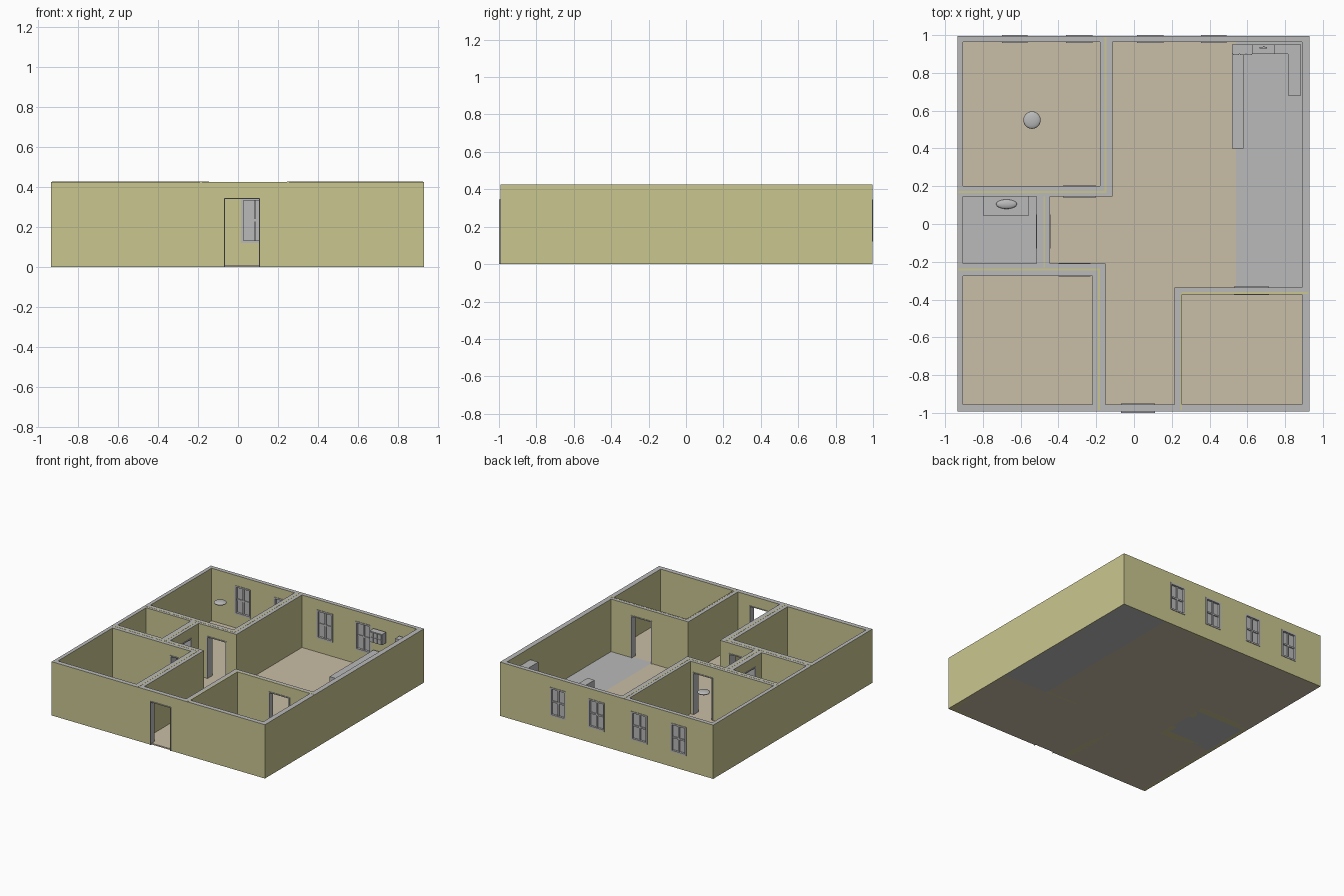
import bpy, bmesh, math
from mathutils import Matrix

if "Cube" in bpy.data.objects:
    bpy.data.objects.remove(bpy.data.objects["Cube"])


def material(name, r, g, b):
    m = bpy.data.materials.new(name)
    m.diffuse_color = (r, g, b, 1)
    m.use_nodes = True
    m.node_tree.nodes["Principled BSDF"].inputs["Base Color"].default_value = m.diffuse_color
    return m


OLIVE = material("olive_wall", 0.59, 0.57, 0.28)
GREY = material("light_grey", 0.49, 0.49, 0.49)
TAN = material("tan_floor", 0.59, 0.51, 0.385)
H = 0.425      # wall height
DOOR_H = 0.345


def add_box(bm, x0, x1, y0, y1, z0, z1):
    mat = Matrix.Translation(((x0 + x1) / 2, (y0 + y1) / 2, (z0 + z1) / 2)) \
        @ Matrix.Diagonal((x1 - x0, y1 - y0, z1 - z0, 1))
    bmesh.ops.create_cube(bm, size=1, matrix=mat)


def finish(bm, name, *mats):
    me = bpy.data.meshes.new(name)
    bm.to_mesh(me)
    bm.free()
    for m in mats:
        me.materials.append(m)
    ob = bpy.data.objects.new(name, me)
    bpy.context.collection.objects.link(ob)
    return ob


def boxes(name, mat, *dims):
    bm = bmesh.new()
    for d in dims:
        add_box(bm, *d)
    return finish(bm, name, mat)


def wall(name, x0, x1, y0, y1, openings=()):
    """Straight wall with openings (a, b, z0, z1) along its long side; grey top."""
    bm = bmesh.new()
    along_x = (x1 - x0) > (y1 - y0)

    def part(a, b, z0, z1):
        if b - a > 1e-4 and z1 - z0 > 1e-4:
            if along_x:
                add_box(bm, a, b, y0, y1, z0, z1)
            else:
                add_box(bm, x0, x1, a, b, z0, z1)

    pos, end = (x0, x1) if along_x else (y0, y1)
    for a, b, z0, z1 in openings:
        part(pos, a, 0, H)
        part(a, b, 0, z0)
        part(a, b, z1, H)
        pos = b
    part(pos, end, 0, H)
    for f in bm.faces:
        f.material_index = int(f.normal.z > 0.5 and f.calc_center_median().z > H - 0.01)
    finish(bm, name, OLIVE, GREY)


def frame(name, a, b, t0, t1, z0, z1, along_x=True, w=0.008, sill=False):
    """Lining around an opening; t0..t1 is its depth through the wall."""
    parts = [(a, a + w, z0, z1), (b - w, b, z0, z1), (a + w, b - w, z1 - w, z1)]
    if sill:
        parts.append((a + w, b - w, z0, z0 + w))
    boxes(name, GREY, *[((p, q, t0, t1) if along_x else (t0, t1, p, q)) + (u, v)
                        for p, q, u, v in parts])


# floors
boxes("main_floor", TAN, (-0.93, -0.48, -0.985, -0.24, 0, 0.01), (-0.48, 0.54, -0.985, 0.99, 0, 0.01),
      (0.54, 0.925, -0.985, -0.35, 0, 0.01), (-0.93, -0.48, 0.17, 0.99, 0, 0.01))
boxes("kitchen_floor", GREY, (0.54, 0.925, -0.35, 0.99, 0, 0.01))
boxes("bathroom_floor", GREY, (-0.93, -0.48, -0.24, 0.17, 0, 0.01))

# outer walls
windows = [(-0.70, -0.565), (-0.36, -0.22), (0.015, 0.155), (0.355, 0.49)]
wz = (0.12, 0.345)
wall("left_wall", -0.935, -0.905, -0.992, 0.996)
wall("right_wall", 0.89, 0.93, -0.992, 0.996)
wall("back_wall", -0.905, 0.89, 0.963, 0.996, [w + wz for w in windows])
wall("front_wall", -0.905, 0.89, -0.992, -0.955, [(-0.07, 0.11, 0.0, DOOR_H)])

# inner walls
wall("bedroom_side_wall", -0.18, -0.115, 0.145, 0.963)
wall("bedroom_wall", -0.905, -0.18, 0.145, 0.20, [(-0.375, -0.20, 0, DOOR_H)])
wall("bathroom_side_wall", -0.515, -0.445, -0.21, 0.145, [(-0.13, 0.05, 0, DOOR_H)])
wall("bathroom_front_wall", -0.905, -0.15, -0.275, -0.21, [(-0.40, -0.23, 0, DOOR_H)])
wall("front_bedroom_side_wall", -0.22, -0.15, -0.955, -0.275)
wall("study_side_wall", 0.215, 0.255, -0.955, -0.335)
wall("study_wall", 0.255, 0.89, -0.372, -0.335, [(0.53, 0.715, 0, DOOR_H)])

# thin olive seams on the wall tops
s, zt = 0.005, (H, H + 0.001)
boxes("wall_top_seams", OLIVE, (-0.15 - s, -0.15 + s, 0.165, 0.99) + zt,
      (-0.93, -0.155, 0.17 - s, 0.17 + s) + zt, (-0.475 - s, -0.475 + s, -0.23, 0.145) + zt,
      (-0.93, -0.19, -0.24 - s, -0.24 + s) + zt, (-0.185 - s, -0.185 + s, -0.985, -0.235) + zt,
      (0.25 - s, 0.25 + s, -0.985, -0.365) + zt, (0.255, 0.925, -0.37, -0.36) + zt)

# door frames
frame("front_door_frame", -0.07, 0.11, -1.0, -0.95, 0.0, DOOR_H, w=0.005)
frame("bedroom_door_frame", -0.375, -0.20, 0.141, 0.204, 0.01, DOOR_H)
frame("front_bedroom_door_frame", -0.40, -0.23, -0.279, -0.206, 0.01, DOOR_H)
frame("study_door_frame", 0.53, 0.715, -0.376, -0.331, 0.01, DOOR_H)
frame("bathroom_door_frame", -0.13, 0.05, -0.519, -0.441, 0.01, DOOR_H, along_x=False)

# windows: frame, glass and cross bars
for i, (a, b) in enumerate(windows):
    c, zc = (a + b) / 2, sum(wz) / 2
    frame(f"window_frame_{i}", a, b, 0.959, 1.0, *wz, w=0.012, sill=True)
    boxes(f"window_glass_{i}", GREY, (a + 0.012, b - 0.012, 0.976, 0.984, wz[0] + 0.012, wz[1] - 0.012))
    boxes(f"window_bars_{i}", GREY, (c - 0.006, c + 0.006, 0.968, 0.994, wz[0] + 0.012, wz[1] - 0.012),
          (a + 0.012, b - 0.012, 0.97, 0.992, zc - 0.006, zc + 0.006))

# kitchen: lower counters and wall cupboards
boxes("kitchen_counter", GREY, (0.52, 0.58, 0.40, 0.95, 0.01, 0.165),
      (0.58, 0.885, 0.90, 0.95, 0.01, 0.165), (0.815, 0.885, 0.68, 0.90, 0.01, 0.165))
boxes("wall_cupboards", GREY, (0.52, 0.63, 0.90, 0.95, 0.25, 0.335),
      (0.745, 0.885, 0.90, 0.95, 0.25, 0.335), (0.815, 0.885, 0.68, 0.90, 0.25, 0.335))
boxes("cupboard_doors", GREY, *[(0.525 + 0.035 * i, 0.555 + 0.035 * i, 0.896, 0.90,
                                 0.255 + 0.04 * j, 0.29 + 0.04 * j) for i in range(3) for j in range(2)])
boxes("kitchen_sink", GREY, (0.63, 0.745, 0.915, 0.95, 0.165, 0.172))
boxes("kitchen_tap", GREY, (0.683, 0.692, 0.935, 0.943, 0.172, 0.20), (0.665, 0.705, 0.93, 0.938, 0.20, 0.207))

# bathroom vanity with an oval basin
boxes("bathroom_vanity", GREY, (-0.80, -0.555, 0.045, 0.145, 0.01, 0.15))


def ellipsoid(name, loc, scale):
    bm = bmesh.new()
    bmesh.ops.create_uvsphere(bm, u_segments=24, v_segments=12, radius=1,
                              matrix=Matrix.Translation(loc) @ Matrix.Diagonal((*scale, 1)))
    for f in bm.faces:
        f.smooth = True
    finish(bm, name, GREY)


ellipsoid("bathroom_basin", (-0.675, 0.105, 0.15), (0.055, 0.025, 0.012))
# bedroom ceiling lamp
ellipsoid("ceiling_lamp", (-0.54, 0.55, 0.41), (0.046, 0.046, 0.013))
